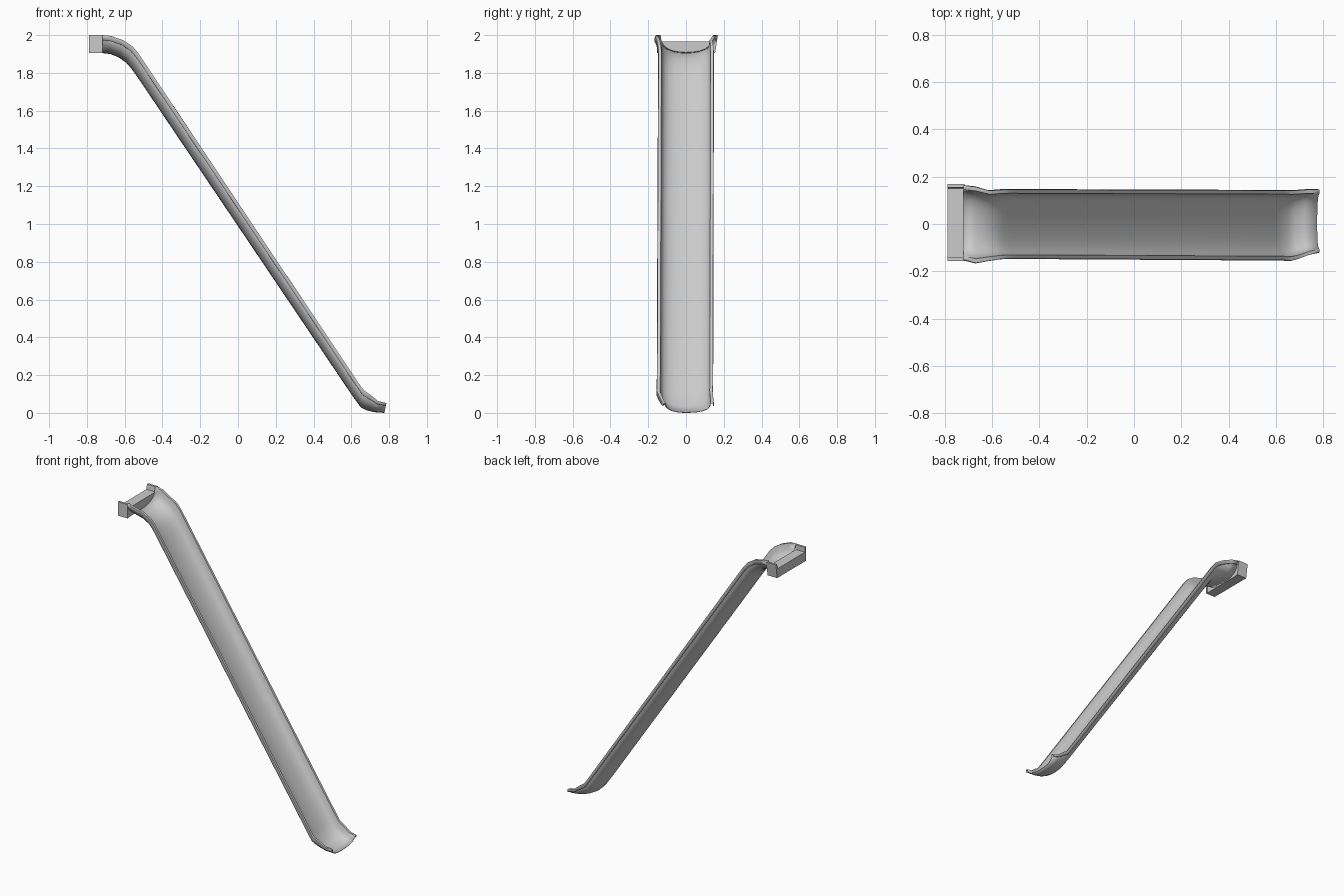
import bpy, bmesh

if "Cube" in bpy.data.objects:
    bpy.data.objects.remove(bpy.data.objects["Cube"])


def make_object(name, bm):
    bmesh.ops.recalc_face_normals(bm, faces=bm.faces)
    mesh = bpy.data.meshes.new(name)
    bm.to_mesh(mesh)
    bm.free()
    ob = bpy.data.objects.new(name, mesh)
    bpy.context.collection.objects.link(ob)
    return ob


def prism(name, outline, x0, x1):
    """Extrude a (y, z) outline along x."""
    bm = bmesh.new()
    f = bm.faces.new([bm.verts.new((x0, y, z)) for y, z in outline])
    ext = bmesh.ops.extrude_face_region(bm, geom=[f])
    for v in ext["geom"]:
        if isinstance(v, bmesh.types.BMVert):
            v.co.x = x1
    return make_object(name, bm)


# Chute stations: rim x, z; bottom x, z; left y, right y
stations = [
    (-0.722, 2.0, -0.722, 1.907, -0.152, 0.163),
    (-0.67, 1.993, -0.675, 1.902, -0.165, 0.157),
    (-0.61, 1.972, -0.63, 1.883, -0.155, 0.141),
    (-0.56, 1.94, -0.59, 1.855, -0.148, 0.145),
    (-0.53, 1.905, -0.56, 1.82, -0.146, 0.146),
    (-0.50, 1.86, -0.53, 1.778, -0.146, 0.146),
    (0.635, 0.16, 0.60, 0.102, -0.153, 0.142),
    (0.665, 0.118, 0.65, 0.032, -0.155, 0.141),
    (0.70, 0.095, 0.68, 0.016, -0.146, 0.143),
    (0.74, 0.062, 0.72, 0.006, -0.13, 0.146),
    (0.785, 0.05, 0.775, 0.002, -0.12, 0.145),
]

# Half cross-section of the trough: width and height fractions, ending in the lip
half = [(0, 0), (0.22, 0.02), (0.44, 0.08), (0.63, 0.2), (0.77, 0.38),
        (0.86, 0.62), (0.9, 1), (0.99, 1), (1, 0.72)]
section = [(-u, v) for u, v in reversed(half[1:])] + half

bm = bmesh.new()
rows = []
for xr, zr, xb, zb, yl, yr in stations:
    rows.append([bm.verts.new((xb + (xr - xb) * v,
                               u * yr if u > 0 else -u * yl,
                               zb + (zr - zb) * v)) for u, v in section])
for a, b in zip(rows, rows[1:]):
    for i in range(len(section) - 1):
        bm.faces.new((a[i], b[i], b[i + 1], a[i + 1]))
chute = make_object("chute", bm)
solid = chute.modifiers.new("thickness", "SOLIDIFY")
solid.thickness = 0.004
solid.offset = 0
bpy.context.view_layer.objects.active = chute
chute.select_set(True)
bpy.ops.object.shade_smooth_by_angle(angle=0.7)

# Top mounting bar
prism("top_bar", [(-0.146, 1.905), (0.15, 1.905), (0.15, 1.967), (-0.146, 1.967)],
      -0.79, -0.722)

# Side cheeks beside the bar, leaning outwards
for name, s, top in (("left_cheek", -1, 0.156), ("right_cheek", 1, 0.169)):
    prism(name, [(s * 0.142, 1.905), (s * 0.154, 1.905),
                 (s * top, 2.0), (s * (top - 0.014), 2.0)], -0.79, -0.718)
